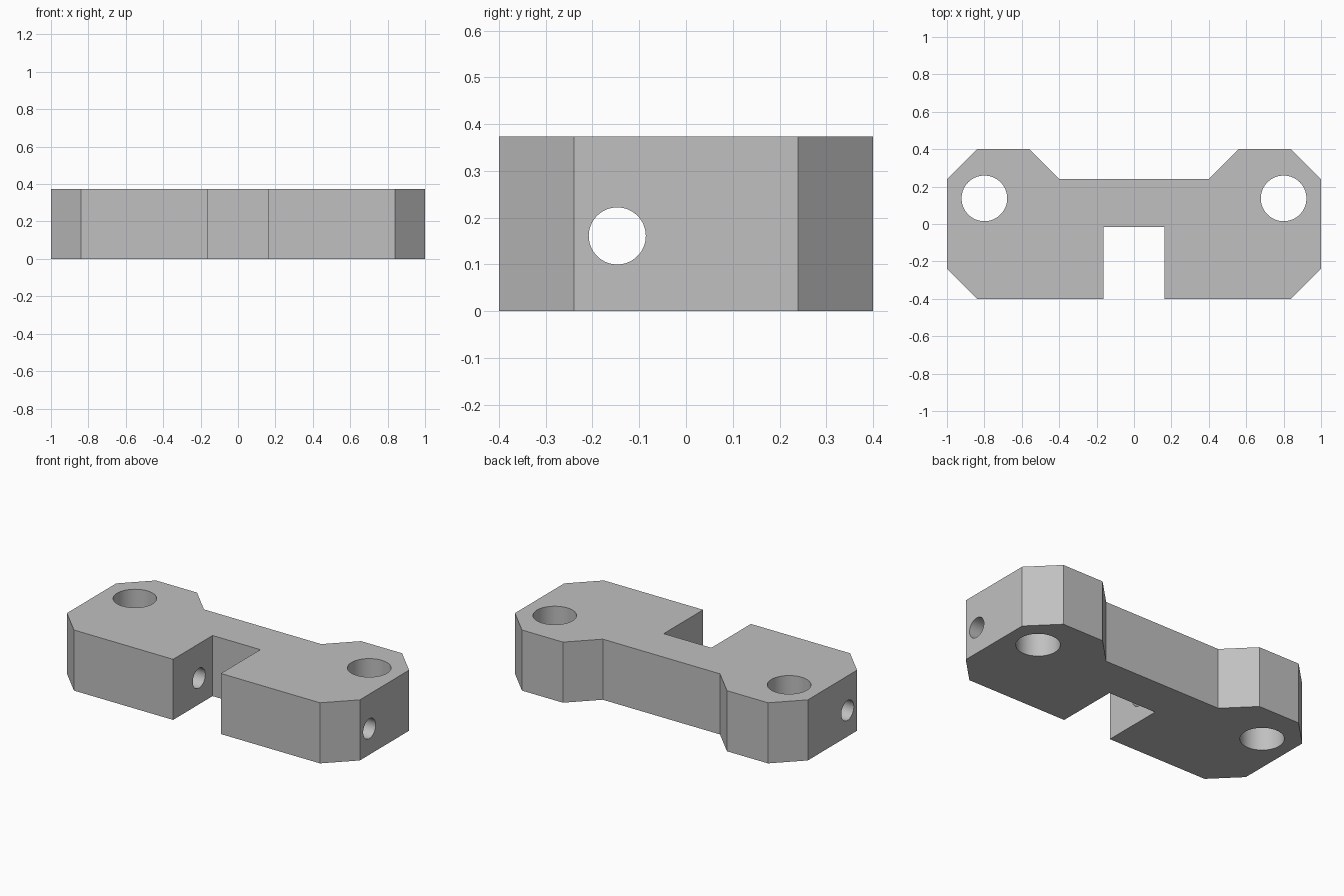
import bpy
import bmesh
import math

HEIGHT = 0.374

cube = bpy.data.objects.get("Cube")
if cube:
    bpy.data.objects.remove(cube, do_unlink=True)


def make_material(name, color):
    mat = bpy.data.materials.new(name)
    mat.use_nodes = True
    mat.diffuse_color = color
    mat.node_tree.nodes["Principled BSDF"].inputs["Base Color"].default_value = color
    return mat


def extruded_profile(name, outline, height):
    """Solid prism raised from an outline on the ground."""
    bm = bmesh.new()
    base = bm.faces.new([bm.verts.new((x, y, 0)) for x, y in outline])
    raised = bmesh.ops.extrude_face_region(bm, geom=[base])["geom"]
    top = [v for v in raised if isinstance(v, bmesh.types.BMVert)]
    bmesh.ops.translate(bm, verts=top, vec=(0, 0, height))
    bmesh.ops.recalc_face_normals(bm, faces=bm.faces)
    mesh = bpy.data.meshes.new(name)
    bm.to_mesh(mesh)
    bm.free()
    obj = bpy.data.objects.new(name, mesh)
    bpy.context.collection.objects.link(obj)
    return obj


def drill(body, radius, depth, location, rotation=(0, 0, 0)):
    """Cut a round hole through the body."""
    bpy.ops.mesh.primitive_cylinder_add(
        vertices=64, radius=radius, depth=depth, location=location, rotation=rotation)
    cutter = bpy.context.object
    cutter.name = "hole_cutter"
    cutter.hide_render = True
    mod = body.modifiers.new("hole", 'BOOLEAN')
    mod.operation = 'DIFFERENCE'
    mod.solver = 'EXACT'
    mod.object = cutter
    bpy.context.view_layer.objects.active = body
    bpy.ops.object.modifier_apply(modifier=mod.name)
    bpy.data.objects.remove(cutter, do_unlink=True)


# Bracket body: right half of the outline from slot to back, then mirrored
half = [(0.163, -0.015), (0.163, -0.4), (0.84, -0.4), (1, -0.24), (1, 0.24),
        (0.84, 0.4), (0.56, 0.4), (0.4, 0.24)]
outline = half + [(-x, y) for x, y in reversed(half)]
body = extruded_profile("bracket_body", outline, HEIGHT)
body.data.materials.append(make_material("plain grey", (0.53, 0.53, 0.53, 1)))

# Vertical mounting holes, one per end
for side in (-1, 1):
    drill(body, 0.122, 1, (side * 0.8, 0.137, HEIGHT / 2))

# Cross pin hole through both arms
drill(body, 0.061, 3, (0, -0.147, 0.161), (0, math.pi / 2, 0))

# Smooth hole walls, sharp outer edges
bpy.ops.object.select_all(action='DESELECT')
body.select_set(True)
bpy.context.view_layer.objects.active = body
bpy.ops.object.shade_smooth_by_angle(angle=math.radians(30))
